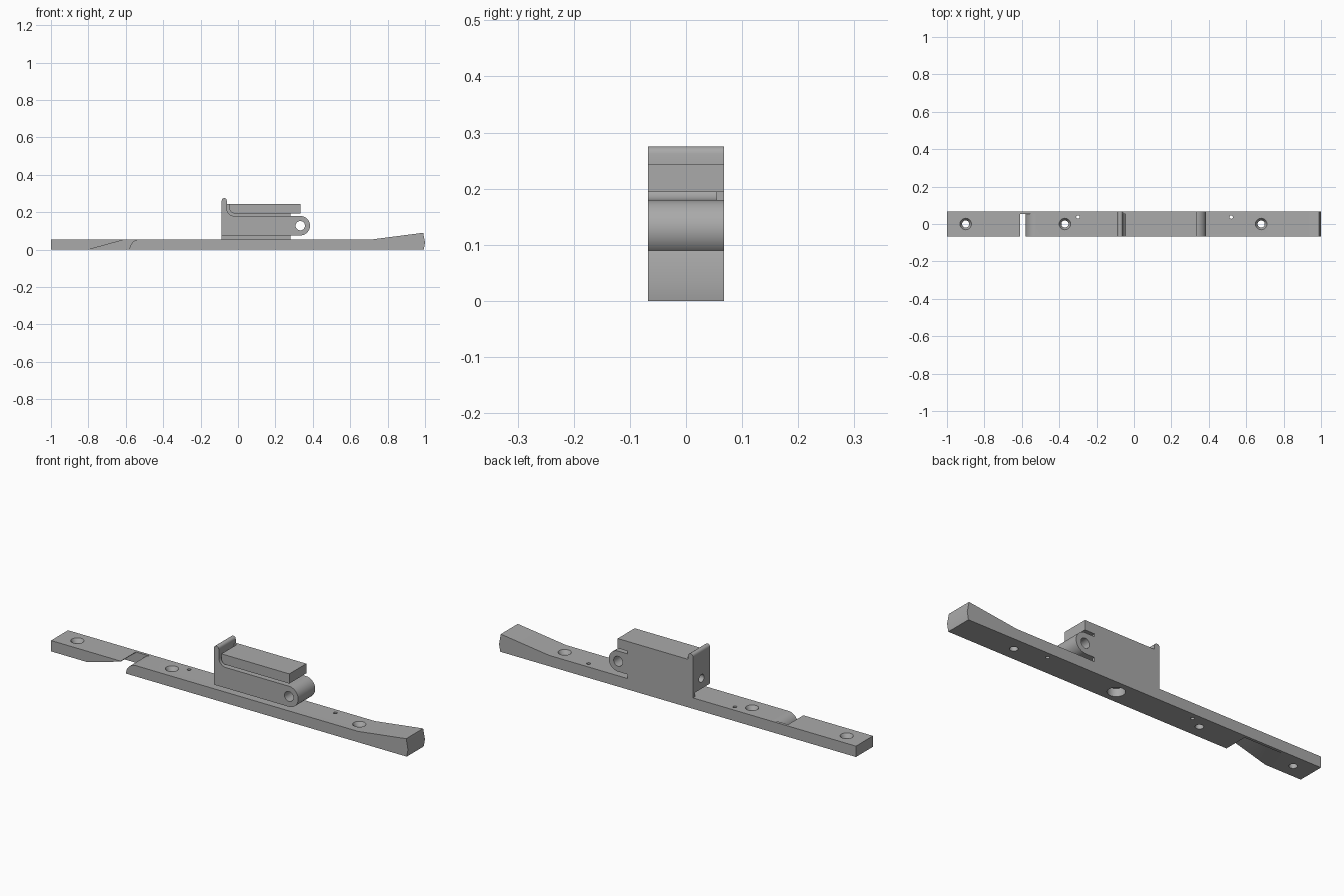
import bpy, bmesh
from math import sin, cos, pi, radians
from mathutils import Matrix

cube = bpy.data.objects.get("Cube")
if cube:
    bpy.data.objects.remove(cube, do_unlink=True)

grey = bpy.data.materials.new("plain grey")
grey.use_nodes = True
GREY = (0.4, 0.4, 0.4, 1)
grey.diffuse_color = GREY
grey.node_tree.nodes["Principled BSDF"].inputs["Base Color"].default_value = GREY

W = 0.068        # half width of every part
WALL = 0.054     # front of the thin wall behind the slots


def finish(bm, name):
    bmesh.ops.recalc_face_normals(bm, faces=bm.faces)
    mesh = bpy.data.meshes.new(name)
    bm.to_mesh(mesh)
    bm.free()
    obj = bpy.data.objects.new(name, mesh)
    bpy.context.collection.objects.link(obj)
    mesh.materials.append(grey)
    return obj


def extrude(name, points, y0=-W, y1=W):
    """Solid from an x-z outline, pushed along y."""
    bm = bmesh.new()
    face = bm.faces.new([bm.verts.new((x, y0, z)) for x, z in points])
    new = bmesh.ops.extrude_face_region(bm, geom=[face])["geom"]
    bmesh.ops.translate(bm, vec=(0, y1 - y0, 0),
                        verts=[v for v in new if isinstance(v, bmesh.types.BMVert)])
    return finish(bm, name)


def rod(name, centre, r1, r2, depth, axis="Z"):
    """Cylinder or cone; r1 is the lower radius."""
    turn = {"Z": Matrix(), "X": Matrix.Rotation(pi / 2, 4, "Y"),
            "Y": Matrix.Rotation(pi / 2, 4, "X")}[axis]
    bm = bmesh.new()
    bmesh.ops.create_cone(bm, cap_ends=True, segments=32, radius1=r1, radius2=r2,
                          depth=depth, matrix=Matrix.Translation(centre) @ turn)
    return finish(bm, name)


def arc(cx, cz, r, start, end, n=10):
    return [(cx + r * cos(radians(start + (end - start) * i / n)),
             cz + r * sin(radians(start + (end - start) * i / n))) for i in range(n + 1)]


def cut(obj, cutters):
    for c in cutters:
        c.hide_render = True
        mod = obj.modifiers.new(c.name, "BOOLEAN")
        mod.operation, mod.solver, mod.object = "DIFFERENCE", "EXACT", c
    bpy.context.view_layer.update()
    mesh = bpy.data.meshes.new_from_object(
        obj.evaluated_get(bpy.context.evaluated_depsgraph_get()))
    obj.modifiers.clear()
    obj.data = mesh
    for c in cutters:
        bpy.data.objects.remove(c, do_unlink=True)
    bpy.ops.object.select_all(action="DESELECT")
    obj.select_set(True)
    bpy.context.view_layer.objects.active = obj
    bpy.ops.object.shade_smooth_by_angle(angle=radians(30))


# Long rail with a raised, slightly pointed right end
TOP = 0.055
rail = extrude("rail", [(-1, 0), (0.993, 0), (1, 0.037), (0.99, 0.09),
                        (0.72, TOP), (-1, TOP)])

# Gap with a sloping left side and a rounded right side, open to the front
gap = extrude("gap_cutter",
              [(-0.836, -0.01), (-0.61, 0.052), (-0.61, 0.08), (-0.525, 0.08)]
              + arc(-0.525, 0, TOP, 90, 180) + [(-0.58, -0.01)], -0.1, WALL)
rail_cutters = [gap]

# Countersunk screw holes, pin holes and the recess underneath
for x in (-0.9, -0.37, 0.68):
    rail_cutters.append(rod("screw_hole", (x, 0, 0.03), 0.019, 0.019, 0.2))
    rail_cutters.append(rod("countersink", (x, 0, 0.046), 0.019, 0.032, 0.022))
for x in (-0.3, 0.52):
    rail_cutters.append(rod("pin_hole", (x, 0.037, 0.03), 0.009, 0.009, 0.2))
rail_cutters.append(rod("recess", (0.1, 0, 0), 0.04, 0.04, 0.08))
cut(rail, rail_cutters)

# Mount: upright lip, top block and knuckle in one outline
KX, KZ, KR = 0.333, 0.128, 0.052
mount = extrude("mount",
                [(-0.087, 0.05), (0.28, 0.05), (0.28, KZ - KR)]
                + arc(KX, KZ, KR, -90, 90, 24)
                + [(0.28, KZ + KR), (0.28, 0.194), (0.335, 0.194), (0.335, 0.243),
                   (-0.06, 0.243)]
                + arc(-0.0735, 0.262, 0.0135, 0, 180, 8))

# Slots that free the arm, both closed by the back wall
lower_slot = extrude("lower_slot", [(-0.1, 0.04), (0.3, 0.04), (0.3, KZ - KR),
                                    (-0.1, KZ - KR)], -0.1, WALL)
upper_slot = extrude("upper_slot",
                     [(0.3, 0.194)] + arc(-0.02, 0.219, 0.025, 270, 180)
                     + [(-0.045, 0.3), (-0.06, 0.3)]
                     + arc(-0.02, 0.22, 0.04, 180, 270) + [(0.3, KZ + KR)], -0.1, WALL)
cut(mount, [lower_slot, upper_slot,
            rod("knuckle_hole", (KX, 0, KZ), 0.025, 0.025, 0.3, "Y"),
            rod("end_hole", (-0.08, 0, KZ), 0.02, 0.02, 0.2, "X")])
